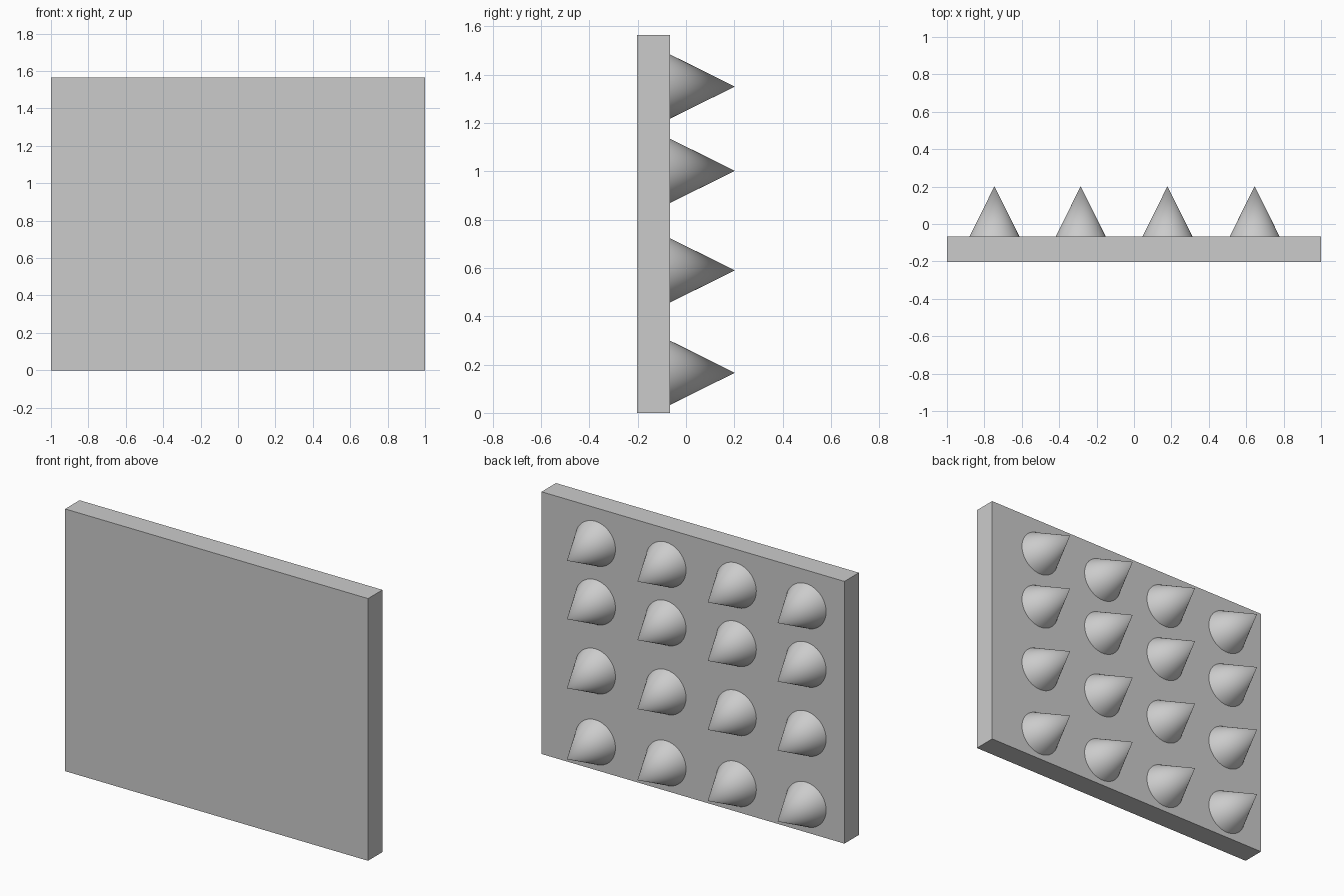
import bpy
import math

if "Cube" in bpy.data.objects:
    bpy.data.objects.remove(bpy.data.objects["Cube"])

BACK, FACE, TIP = -0.202, -0.066, 0.202   # panel front, panel back face, spike tips
HEIGHT = 1.565
RADIUS = 0.133

# flat wall panel
bpy.ops.mesh.primitive_cube_add(size=1, location=(0, (BACK + FACE) / 2, HEIGHT / 2))
panel = bpy.context.object
panel.name = "panel"
panel.scale = (2, FACE - BACK, HEIGHT)
bpy.ops.object.transform_apply(location=False, rotation=False, scale=True)


# cone pointing along +y, base on the panel
def spike(name, x, z):
    bpy.ops.mesh.primitive_cone_add(
        vertices=64, radius1=RADIUS, radius2=0, depth=TIP - FACE,
        location=(x, (FACE + TIP) / 2, z), rotation=(-math.pi / 2, 0, 0))
    cone = bpy.context.object
    cone.name = name
    bpy.ops.object.shade_smooth_by_angle(angle=math.radians(30))


# grid of spikes, rows slightly uneven in height
for r, z in enumerate((0.166, 0.59, 1.002, 1.351)):
    for c, x in enumerate((-0.746, -0.285, 0.179, 0.645)):
        spike(f"spike_row{r + 1}_col{c + 1}", x, z)
